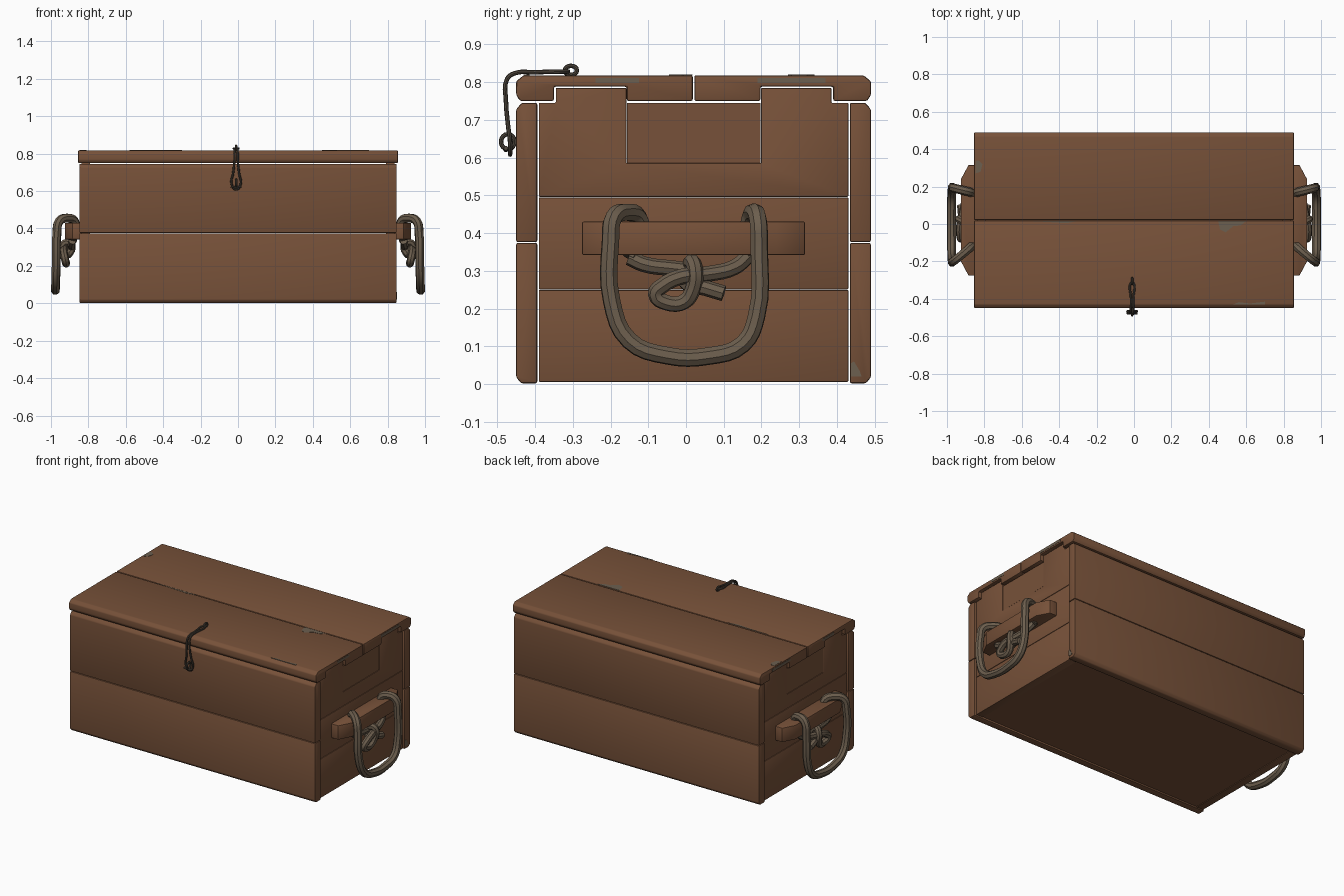
import bpy, bmesh
from mathutils import Vector

if "Cube" in bpy.data.objects:
    bpy.data.objects.remove(bpy.data.objects["Cube"])


def material(name, rgb):
    m = bpy.data.materials.new(name)
    m.use_nodes = True
    m.diffuse_color = (*rgb, 1)
    m.node_tree.nodes["Principled BSDF"].inputs["Base Color"].default_value = (*rgb, 1)
    return m


WOOD = material("brown wood", (0.185, 0.083, 0.041))
WORN = material("worn grey wood", (0.15, 0.115, 0.08))
ROPE = material("grey rope", (0.15, 0.112, 0.075))
METAL = material("dark metal", (0.075, 0.06, 0.045))
MID = 0.02  # depth of the box's centre line


def activate(ob):
    bpy.ops.object.select_all(action="DESELECT")
    ob.select_set(True)
    bpy.context.view_layer.objects.active = ob


def prism(name, profile, lo, hi, place, mat, bevel=0.0):
    """Extrude a 2D profile from lo to hi; place(a, b, t) gives the 3D point."""
    bm = bmesh.new()
    face = bm.faces.new([bm.verts.new(place(a, b, lo)) for a, b in profile])
    new = bmesh.ops.extrude_face_region(bm, geom=[face])["geom"]
    shift = Vector(place(0, 0, hi)) - Vector(place(0, 0, lo))
    bmesh.ops.translate(bm, vec=shift, verts=[v for v in new if isinstance(v, bmesh.types.BMVert)])
    bmesh.ops.recalc_face_normals(bm, faces=bm.faces)
    mesh = bpy.data.meshes.new(name)
    bm.to_mesh(mesh)
    bm.free()
    ob = bpy.data.objects.new(name, mesh)
    bpy.context.collection.objects.link(ob)
    mesh.materials.append(mat)
    if bevel:
        mod = ob.modifiers.new("soft edges", "BEVEL")
        mod.width, mod.segments = bevel, 2
        activate(ob)
        bpy.ops.object.modifier_apply(modifier=mod.name)
        bpy.ops.object.shade_smooth_by_angle()
    return ob


def along_x(a, b, t):
    return (t, a, b)


def along_z(a, b, t):
    return (a, b, t)


def rect(a0, a1, b0, b1):
    return [(a0, b0), (a1, b0), (a1, b1), (a0, b1)]


def tube(name, points, radius, mat, closed=False):
    cu = bpy.data.curves.new(name, "CURVE")
    cu.dimensions = "3D"
    cu.bevel_depth, cu.bevel_resolution, cu.resolution_u = radius, 2, 4
    cu.use_fill_caps = True
    sp = cu.splines.new("BEZIER")
    sp.bezier_points.add(len(points) - 1)
    for bp, p in zip(sp.bezier_points, points):
        bp.co = p
        bp.handle_left_type = bp.handle_right_type = "AUTO"
    sp.use_cyclic_u = closed
    cu.materials.append(mat)
    ob = bpy.data.objects.new(name, cu)
    bpy.context.collection.objects.link(ob)
    activate(ob)
    bpy.ops.object.convert(target="MESH")
    bpy.ops.object.shade_smooth_by_angle()
    return ob


# Front, back and lid boards: one profile each, flipped about the centre line
lower = [(-.45, .374), (-.45, .018), (-.437, .002), (-.394, .002), (-.394, .374)]
upper = [(-.45, .376), (-.394, .376), (-.394, .745), (-.435, .745), (-.45, .728)]
lid = [(-.45, .766), (-.44, .75), (-.35, .75), (-.35, .788), (-.157, .788), (-.157, .75),
       (.018, .75), (.018, .818), (-.43, .818), (-.45, .802)]
for side, sign in (("front", 1), ("back", -1)):
    for part, profile, half in (("lower_board", lower, .848), ("upper_board", upper, .848),
                                ("lid_board", lid, .855)):
        pts = [(MID + sign * (y - MID), z) for y, z in profile]
        prism(f"{side}_{part}", pts, -half, half, along_x, WOOD, 0.005)

# Floor
prism("floor_panel", rect(-.39, .43, .01, .04), -.80, .80, along_x, WOOD)

for side, s in (("left", 1), ("right", -1)):
    # End planks, with tabs that fit the lid notches
    for i, (z0, z1) in enumerate(((.006, .249), (.251, .494))):
        prism(f"{side}_end_plank_{i + 1}", rect(-.39, .43, z0, z1), s * .79, s * .838, along_x, WOOD, .002)
    top = [(-.39, .496), (.43, .496), (.43, .745), (.385, .745), (.385, .784), (.199, .784), (.199, .585),
           (-.158, .585), (-.158, .784), (-.345, .784), (-.345, .745), (-.39, .745)]
    prism(f"{side}_end_plank_top", top, s * .79, s * .838, along_x, WOOD, .002)
    prism(f"{side}_end_tongue", rect(-.156, .197, .586, .744), s * .79, s * .836, along_x, WOOD)

    # Handle block with chamfered ends
    block = [(.83, -.275), (.885, -.275), (.925, -.20), (.925, .24), (.885, .315), (.83, .315)]
    prism(f"{side}_handle_block", [(s * x, y) for x, y in block], .342, .43, along_z, WOOD, .003)

    # Rope loop hanging over the block
    loop = [(.885, -.15, .335), (.872, -.12, .39), (.875, -.125, .44), (.915, -.16, .455), (.955, -.192, .44),
            (.968, -.2, .38), (.972, -.197, .22), (.975, -.15, .115), (.976, -.05, .075), (.976, .06, .074),
            (.975, .15, .105), (.972, .187, .18), (.968, .194, .36), (.955, .19, .44), (.915, .18, .455),
            (.875, .17, .44), (.872, .165, .39), (.885, .165, .335)]
    tube(f"{side}_rope_loop", [(s * x, y, z) for x, y, z in loop], .024, ROPE)

    # Knot below the block
    knot = [(.885, .165, .34), (.9, .13, .31), (.915, .06, .292), (.93, -.01, .285), (.93, -.06, .262),
            (.925, -.08, .238), (.92, -.05, .215), (.92, -.005, .218), (.93, .02, .255), (.935, .025, .3),
            (.915, .015, .325), (.89, .01, .3), (.9, .0, .27), (.92, .05, .255), (.925, .1, .24)]
    strand = [(.885, -.15, .335), (.89, -.11, .317), (.89, -.04, .307), (.89, .03, .3)]
    for part, path in (("knot", knot), ("knot_strand", strand)):
        tube(f"{side}_rope_{part}", [(s * x, y, z) for x, y, z in path], .021, ROPE)

    # Worn end edges of the lid
    for i, (y0, y1) in enumerate(((-.24, -.125), (.19, .37))):
        prism(f"{side}_worn_edge_{i + 1}", rect(y0, y1, .797, .811), s * .853, s * .8565, along_x, WORN)

# Wire clasp: long loop, staple on the lid and peg on the front
CX = -.01
run = [(.006, -.315, .828), (.006, -.40, .826), (.007, -.455, .823), (.008, -.474, .808),
       (.010, -.477, .75), (.017, -.472, .69), (.025, -.466, .64)]
half_a = [(CX + w, y, z) for w, y, z in run]
half_b = [(CX - w, y, z) for w, y, z in reversed(run)]
tube("clasp_wire", half_a + [(CX, -.466, .608)] + half_b, .006, METAL, True)


def ring(name, cy, cz, ry, rz):
    tube(name, [(CX, cy + ry, cz), (CX, cy, cz + rz), (CX, cy - ry, cz), (CX, cy, cz - rz)], .006, METAL, True)


ring("lid_staple", -.305, .831, .016, .012)
ring("front_staple", -.472, .642, .018, .02)
tube("clasp_peg", [(CX - .028, -.477, .625), (CX, -.478, .62), (CX + .028, -.477, .625)], .006, METAL)

# Worn patches on the lid top and a back corner
patches = [
    [(-.58, .017), (-.3, .017), (-.36, .004), (-.45, .01)],
    [(.45, .016), (.60, .016), (.57, -.008), (.53, -.012), (.49, -.045), (.46, -.03)],
    [(-.848, .27), (-.82, .28), (-.81, .32), (-.83, .34), (-.848, .34)],
    [(.53, -.43), (.70, -.43), (.70, -.415), (.62, -.425), (.56, -.418)],
]
for i, pts in enumerate(patches):
    prism(f"lid_worn_patch_{i + 1}", pts, .817, .8195, along_z, WORN)
corner = [(.437, .02), (.465, .02), (.46, .035), (.445, .06), (.437, .055)]
prism("worn_back_corner", corner, .847, .8495, along_x, WORN)
